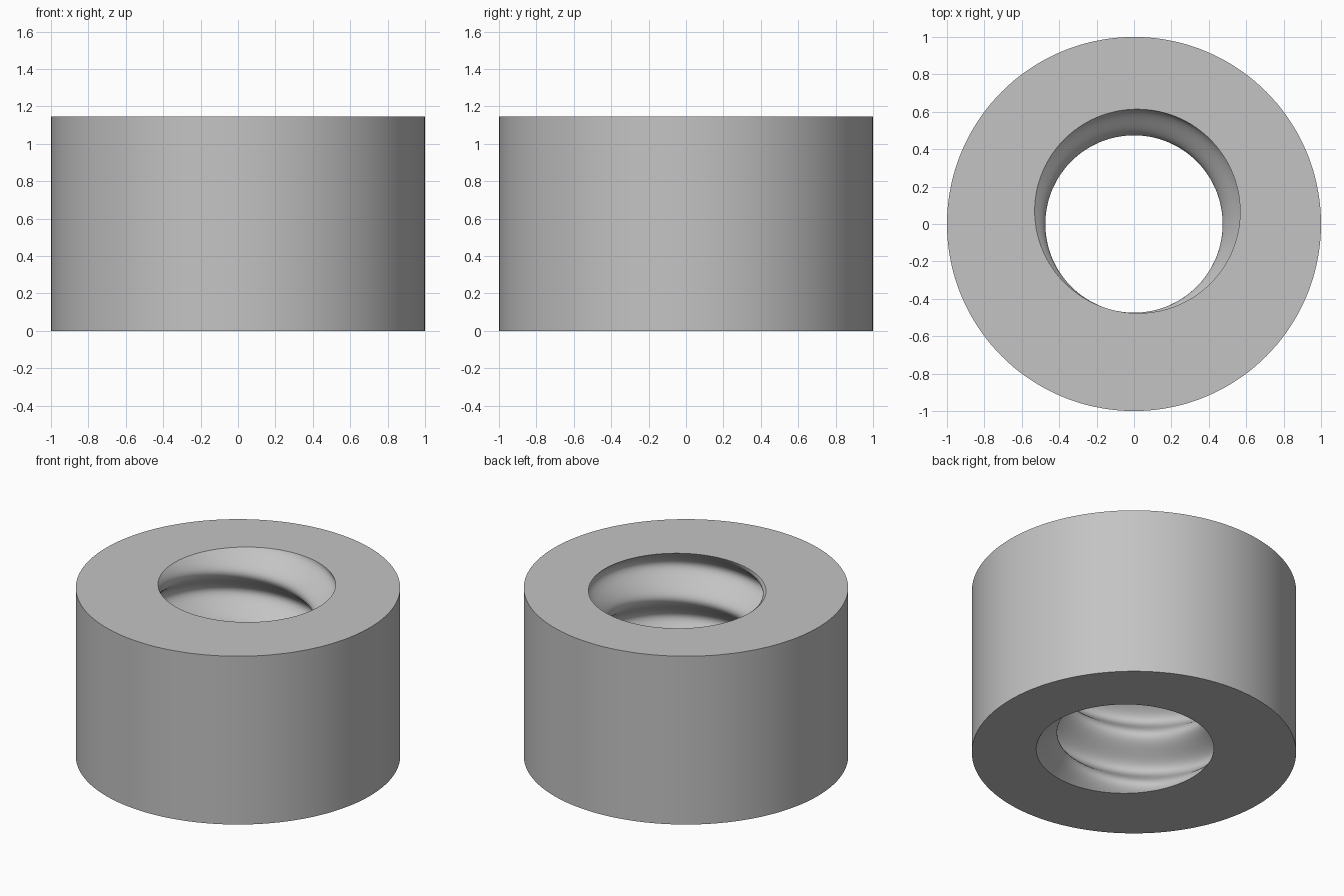
import bpy, bmesh, math

cube = bpy.data.objects.get("Cube")
if cube:
    bpy.data.objects.remove(cube, do_unlink=True)

SEGMENTS, ROWS = 144, 96
HEIGHT, OUTER = 1.145, 1.0
MEAN, DEPTH, PITCH = 0.545, 0.071, 0.356   # rounded right-hand thread
START = math.radians(75)                   # where the groove meets the top face


def bore_radius(angle, z):
    return MEAN + DEPTH * math.cos(angle - START - math.tau * (z - HEIGHT) / PITCH)


def ring(bm, z, radius):
    """Ring of vertices whose radius may vary with angle and height."""
    verts = []
    for i in range(SEGMENTS):
        a = math.tau * i / SEGMENTS
        r = radius(a, z)
        verts.append(bm.verts.new((r * math.cos(a), r * math.sin(a), z)))
    return verts


def bridge(bm, low, high):
    for i in range(SEGMENTS):
        j = (i + 1) % SEGMENTS
        bm.faces.new((low[i], low[j], high[j], high[i]))


# Plain outer wall, then the threaded bore from top to bottom
bm = bmesh.new()
rings = [ring(bm, z, lambda a, h: OUTER) for z in (0, HEIGHT)]
rings += [ring(bm, HEIGHT * (1 - k / ROWS), bore_radius) for k in range(ROWS + 1)]
for k, current in enumerate(rings):
    bridge(bm, current, rings[(k + 1) % len(rings)])

mesh = bpy.data.meshes.new("threaded_collar")
bm.to_mesh(mesh)
bm.free()
collar = bpy.data.objects.new("threaded_collar", mesh)
bpy.context.collection.objects.link(collar)

# Plain grey finish
grey = bpy.data.materials.new("light grey")
grey.use_nodes = True
colour = (0.55, 0.55, 0.55, 1)
grey.diffuse_color = colour
grey.node_tree.nodes["Principled BSDF"].inputs["Base Color"].default_value = colour
mesh.materials.append(grey)

# Smooth walls with crisp rims
bpy.ops.object.select_all(action="DESELECT")
collar.select_set(True)
bpy.context.view_layer.objects.active = collar
bpy.ops.object.shade_smooth_by_angle(angle=math.radians(30))
